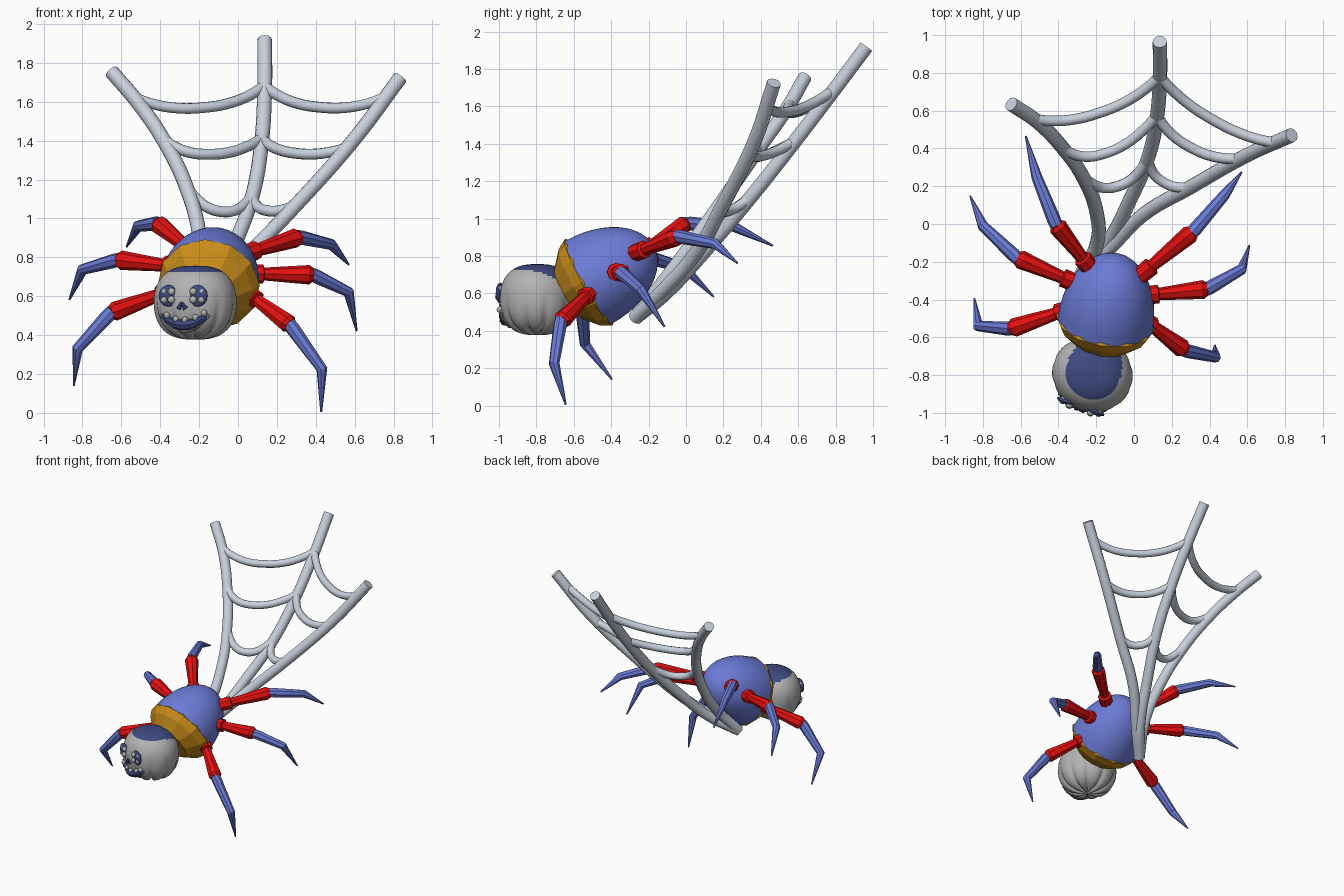
import bpy, bmesh
from math import sin, cos, pi, radians
from mathutils import Vector, Matrix
from mathutils.bvhtree import BVHTree

if "Cube" in bpy.data.objects:
    bpy.data.objects.remove(bpy.data.objects["Cube"])


def material(name, rgb):
    m = bpy.data.materials.new(name)
    m.diffuse_color = (*rgb, 1)
    m.use_nodes = True
    m.node_tree.nodes["Principled BSDF"].inputs["Base Color"].default_value = m.diffuse_color
    return m


BLUE = material("blue", (0.15, 0.2, 0.68))
NAVY = material("navy", (0.05, 0.07, 0.22))
RED = material("red", (0.78, 0.005, 0.005))
ORANGE = material("orange", (0.6, 0.27, 0.01))
SILVER = material("silver", (0.58, 0.63, 0.72))
GREY = material("grey", (0.45, 0.45, 0.45))


def add_mesh(name, bm, mats, matrix=Matrix(), smooth=True):
    bmesh.ops.recalc_face_normals(bm, faces=bm.faces)
    me = bpy.data.meshes.new(name)
    bm.to_mesh(me)
    ob = bpy.data.objects.new(name, me)
    bpy.context.collection.objects.link(ob)
    for m in mats:
        me.materials.append(m)
    ob.matrix_world = matrix
    me.polygons.foreach_set("use_smooth", [smooth] * len(me.polygons))
    return ob


def tube(name, pts, radii, mat, res=2, curved=False, matrix=Matrix()):
    """Round tube through points with a radius at each point."""
    cu = bpy.data.curves.new(name, 'CURVE')
    cu.dimensions = '3D'
    cu.bevel_depth = 1.0
    cu.bevel_resolution = res
    cu.use_fill_caps = True
    cu.resolution_u = 6
    sp = cu.splines.new('BEZIER' if curved else 'POLY')
    points = sp.bezier_points if curved else sp.points
    points.add(len(pts) - 1)
    for p, co, r in zip(points, pts, radii):
        p.co = co if curved else (*co, 1)
        p.radius = r
        if curved:
            p.handle_left_type = p.handle_right_type = 'AUTO'
    ob = bpy.data.objects.new(name, cu)
    bpy.context.collection.objects.link(ob)
    cu.materials.append(mat)
    ob.matrix_world = matrix
    bpy.ops.object.select_all(action='DESELECT')
    ob.select_set(True)
    bpy.context.view_layer.objects.active = ob
    bpy.ops.object.convert(target='MESH')
    bpy.ops.object.shade_smooth_by_angle(angle=radians(50 if curved else 30))


def ball(name, co, size, mat, matrix):
    bm = bmesh.new()
    bmesh.ops.create_uvsphere(bm, u_segments=14, v_segments=8, radius=1)
    add_mesh(name, bm, [mat], matrix @ Matrix.Translation(co) @ Matrix.Diagonal((*size, 1)))


# Abdomen: half egg whose axis points forward and down
front = Vector((-0.13, -0.86, -0.48)).normalized()
body = Matrix.Translation((-0.15, -0.52, 0.66)) @ front.to_track_quat('Z', 'Y').to_matrix().to_4x4()
bm = bmesh.new()
bmesh.ops.create_uvsphere(bm, u_segments=40, v_segments=24, radius=1)
bmesh.ops.delete(bm, geom=[v for v in bm.verts if v.co.z > 0.01], context='VERTS')
bmesh.ops.scale(bm, vec=(0.255, 0.255, 0.4), verts=bm.verts)
add_mesh("abdomen", bm, [BLUE], body)

# Faceted orange collar in front of the abdomen
bm = bmesh.new()
rings = []
for r, t in ((0.24, -0.03), (0.265, 0.0), (0.235, 0.055), (0.15, 0.13)):
    rings.append([bm.verts.new((r * cos(2 * pi * i / 12), r * sin(2 * pi * i / 12), t))
                  for i in range(12)])
for a, b in zip(rings, rings[1:]):
    for i in range(12):
        bm.faces.new((a[i], a[(i + 1) % 12], b[(i + 1) % 12], b[i]))
bm.faces.new(rings[0])
bm.faces.new(rings[-1])
add_mesh("collar", bm, [ORANGE], body, smooth=False)

# Head: squarish ribbed gourd with a navy cap on top
head = Matrix.Translation((-0.22, -0.795, 0.567)) @ Matrix.Rotation(radians(-20), 4, 'Z')
bm = bmesh.new()
bmesh.ops.create_uvsphere(bm, u_segments=80, v_segments=36, radius=1)
for v in bm.verts:
    x, y, z = v.co
    ang = Vector((1, 0)).angle_signed(Vector((x, y))) if abs(z) < 0.999 else 0
    flat = (x * x + y * y) ** 0.5
    rib = 1 - 0.09 * (1 - abs(sin(ang * 5))) ** 2 * max(0, 0.3 - z)
    k = rib * flat ** 0.72 / max(flat, 1e-6)
    side = abs(z) ** 0.92 * (1 if z > 0 else -1)
    v.co = (x * k * 0.215, y * k * 0.2, side * 0.19 * (rib if flat > 0.05 else 1))
for f in bm.faces:
    c = f.calc_center_median()
    if c.z > 0.07 and (c.x / 0.145) ** 2 + ((c.y - 0.03) / 0.165) ** 2 < 1:
        f.material_index = 1
bm.normal_update()
tree = BVHTree.FromBMesh(bm)
add_mesh("head", bm, [GREY, NAVY], head)


def on_face(u, v, lift=0.0):
    hit = tree.ray_cast(Vector((u, -1, v)), Vector((0, 1, 0)))[0]
    return hit + Vector((0, -lift, 0))


# Eyes: dark sockets holding clusters of small balls
for s in (-1, 1):
    ball("eye_socket", on_face(0.08 * s, 0.035), (0.054, 0.016, 0.056), NAVY, head)
    for du, dv in ((-0.02, 0.022), (0.021, 0.022), (-0.02, -0.02), (0.021, -0.02)):
        ball("eye_ball", on_face(0.08 * s + du, 0.035 + dv, 0.01), (0.019, 0.017, 0.019), GREY, head)

# Nose: two dark slanted nostrils
for s in (-1, 1):
    tube("nostril", [on_face(-0.004, 0.002), on_face(0.02 * s, -0.032)],
         [0.007, 0.014], NAVY, matrix=head)


# Mouth: dark grin with lips and teeth
def smile(t, v):
    return on_face(0.13 * t, v + 0.05 * t * t, 0.003)


steps = [i / 6 - 1 for i in range(13)]
tube("mouth", [smile(t, -0.112) for t in steps],
     [0.008 + 0.022 * (1 - t * t) for t in steps], NAVY, matrix=head)
tube("lower_lip", [smile(t, -0.142 + 0.03 * t * t) for t in steps], [0.011] * 13, GREY, matrix=head)
for t in (-0.7, -0.3, 0.1, 0.5, 0.85):
    ball("tooth", smile(t, -0.09), (0.016, 0.022, 0.018), GREY, head)
for t in (-0.5, 0.3):
    ball("lower_tooth", smile(t, -0.13), (0.014, 0.02, 0.016), GREY, head)

# Legs: hip, knee, ankle and tip of each
legs = {
    "front_left": ((-.37, -.46, .62), (-.655, -.555, .515), (-.825, -.54, .33), (-.845, -.395, .14)),
    "middle_left": ((-.34, -.3, .755), (-.62, -.18, .787), (-.8, -.01, .737), (-.867, .148, .583)),
    "back_left": ((-.25, -.21, .84), (-.415, .0, .975), (-.515, .25, .96), (-.573, .465, .855)),
    "front_right": ((.07, -.52, .6), (.27, -.67, .45), (.432, -.705, .225), (.428, -.643, .005)),
    "middle_right": ((.09, -.375, .715), (.387, -.345, .71), (.57, -.24, .62), (.61, -.115, .422)),
    "back_right": ((.06, -.25, .825), (.313, -.04, .905), (.48, .155, .866), (.57, .275, .762)),
}
for name, joints in legs.items():
    hip, knee, ankle, tip = map(Vector, joints)
    at = [hip.lerp(knee, t) for t in (-0.15, 0.13, 0.15, 0.93, 1.0)]
    tube(name + "_thigh", at, [0.047, 0.05, 0.033, 0.05, 0.036], RED)
    tube(name + "_shin", [knee.lerp(ankle, -0.05), knee.lerp(ankle, 0.1), ankle, tip],
         [0.034, 0.037, 0.029, 0.005], BLUE)

# Web: three spokes meeting under the abdomen
spokes = {
    "left": ((-.65, .635, 1.755), (-.51, .54, 1.59), (-.375, .4, 1.39), (-.265, .24, 1.16),
             (-.2, .07, .92), (-.195, -.1, .69), (-.28, -.27, .475)),
    "middle": ((.137, .965, 1.92), (.137, .77, 1.66), (.12, .556, 1.38), (.075, .35, 1.12),
               (-.02, .13, .86), (-.14, -.1, .61), (-.28, -.27, .47)),
    "right": ((.835, .47, 1.725), (.6, .365, 1.41), (.29, .19, 1.06), (.05, .05, .81),
              (-.12, -.12, .62), (-.28, -.275, .47)),
}
for name, pts in spokes.items():
    tube("web_spoke_" + name, pts, [0.038] * len(pts), SILVER, res=4, curved=True)

# Sagging strands between the spokes
strands = (
    ((-.53, .555, 1.62), (-.18, .59, 1.57), (.135, .78, 1.68)),
    ((-.385, .41, 1.41), (-.15, .375, 1.33), (.122, .575, 1.41)),
    ((-.27, .25, 1.17), (-.085, .2, 1.035), (.08, .36, 1.13)),
    ((.137, .78, 1.68), (.42, .55, 1.572), (.75, .43, 1.62)),
    ((.122, .575, 1.41), (.3, .405, 1.335), (.55, .345, 1.36)),
    ((.075, .34, 1.11), (.15, .225, 1.04), (.3, .195, 1.07)),
)
for a, m, b in strands:
    a, m, b = Vector(a), Vector(m), Vector(b)
    sag = m - (a + b) / 2
    pts = [a.lerp(b, t) + sag * (1 - abs(2 * t - 1) ** 2.3) for t in (0, .12, .3, .5, .7, .88, 1)]
    tube("web_strand", pts, [0.028] * 7, SILVER, res=3, curved=True)
